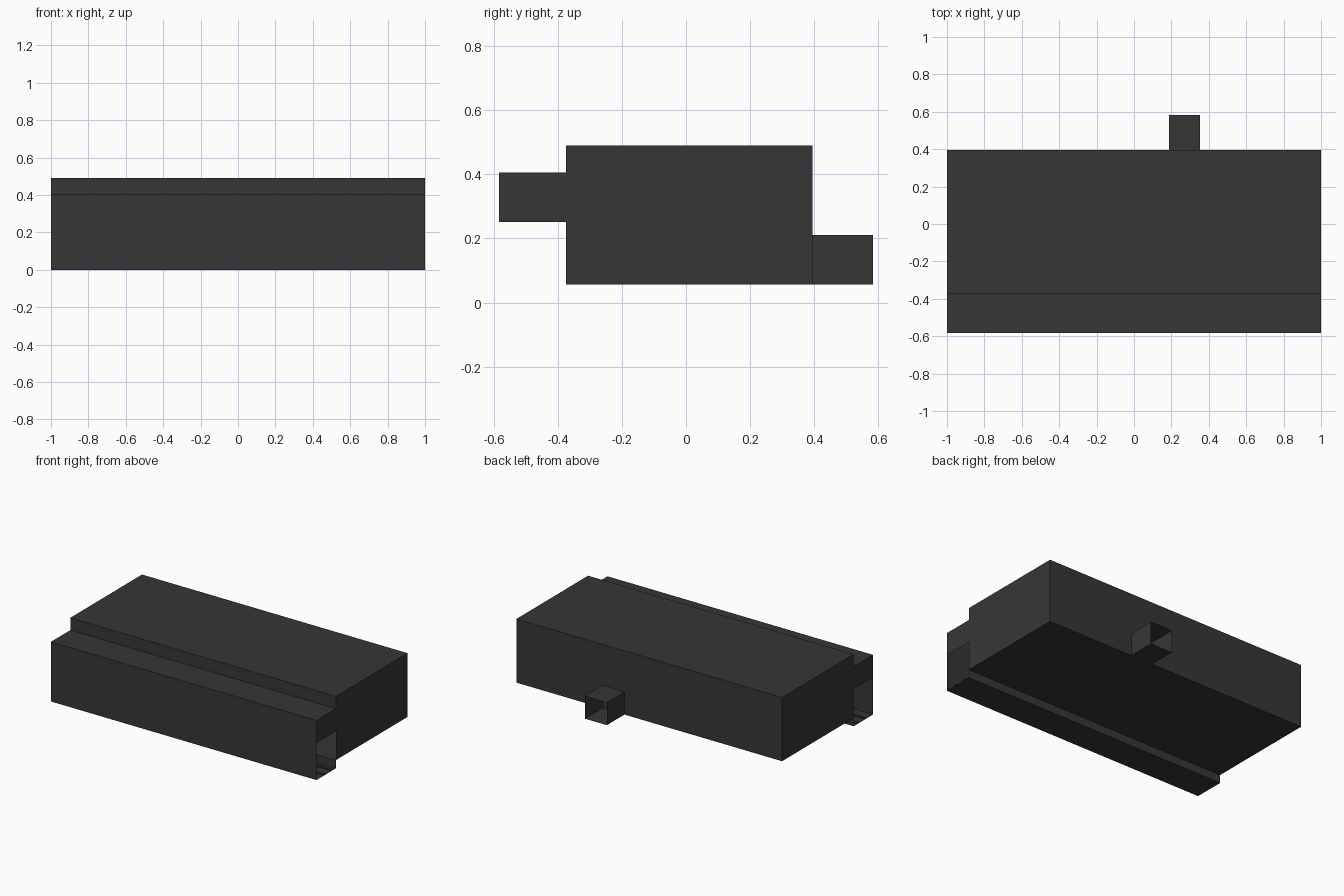
import bpy

cube = bpy.data.objects.get("Cube")
if cube:
    bpy.data.objects.remove(cube, do_unlink=True)

dark = bpy.data.materials.new("charcoal grey")
dark.use_nodes = True
colour = (0.037, 0.037, 0.037, 1)
dark.diffuse_color = colour
dark.node_tree.nodes["Principled BSDF"].inputs["Base Color"].default_value = colour


def add_object(name, verts, faces):
    mesh = bpy.data.meshes.new(name)
    mesh.from_pydata(verts, [], faces)
    mesh.materials.append(dark)
    obj = bpy.data.objects.new(name, mesh)
    bpy.context.collection.objects.link(obj)
    return obj


def sweep_x(name, profile, x0, x1):
    """Sheet walls: a closed (y, z) loop, clockwise from +x, swept along x."""
    n = len(profile)
    verts = [(x, y, z) for x in (x0, x1) for y, z in profile]
    faces = [(i, (i + 1) % n, n + (i + 1) % n, n + i)[::-1] for i in range(n)]
    return add_object(name, verts, faces)


def rect(y0, y1, z0, z1):
    return [(y0, z0), (y0, z1), (y1, z1), (y1, z0)]


FRONT, STEP, BACK, REAR = -0.584, -0.375, 0.395, 0.584
FLOOR, SHELF, LEDGE, TOP = 0.056, 0.252, 0.406, 0.49

# Hollow shell: tall body, front ledge, front panel and lower trough
sweep_x("body_shell", [(FRONT, 0), (FRONT, LEDGE), (STEP, LEDGE), (STEP, TOP),
                       (BACK, TOP), (BACK, FLOOR), (STEP, FLOOR), (STEP, 0)], -1, 1)

# End panels, leaving the sides of the trough open
for side, x in (("left", 1), ("right", -1)):
    for part, outline in (("body", rect(STEP, BACK, FLOOR, TOP)),
                          ("ledge", rect(FRONT, STEP, SHELF, LEDGE))):
        order = (3, 2, 1, 0) if x > 0 else (0, 1, 2, 3)
        add_object(f"{side}_{part}_end", [(x, y, z) for y, z in outline], [order])

# Two slim rails lying in the trough
for name, y in (("front_rail", -0.502), ("rear_rail", -0.418)):
    rail = sweep_x(name, rect(y - 0.008, y + 0.008, 0.003, 0.01), -1, 1)

# Square socket, open at the back
x0, x1, z1 = 0.187, 0.353, 0.21
corners = [(x0, FLOOR), (x1, FLOOR), (x1, z1), (x0, z1)]
add_object("rear_socket", [(x, y, z) for y in (BACK, REAR) for x, z in corners],
           [(i, (i + 1) % 4, 4 + (i + 1) % 4, 4 + i) for i in range(4)])
